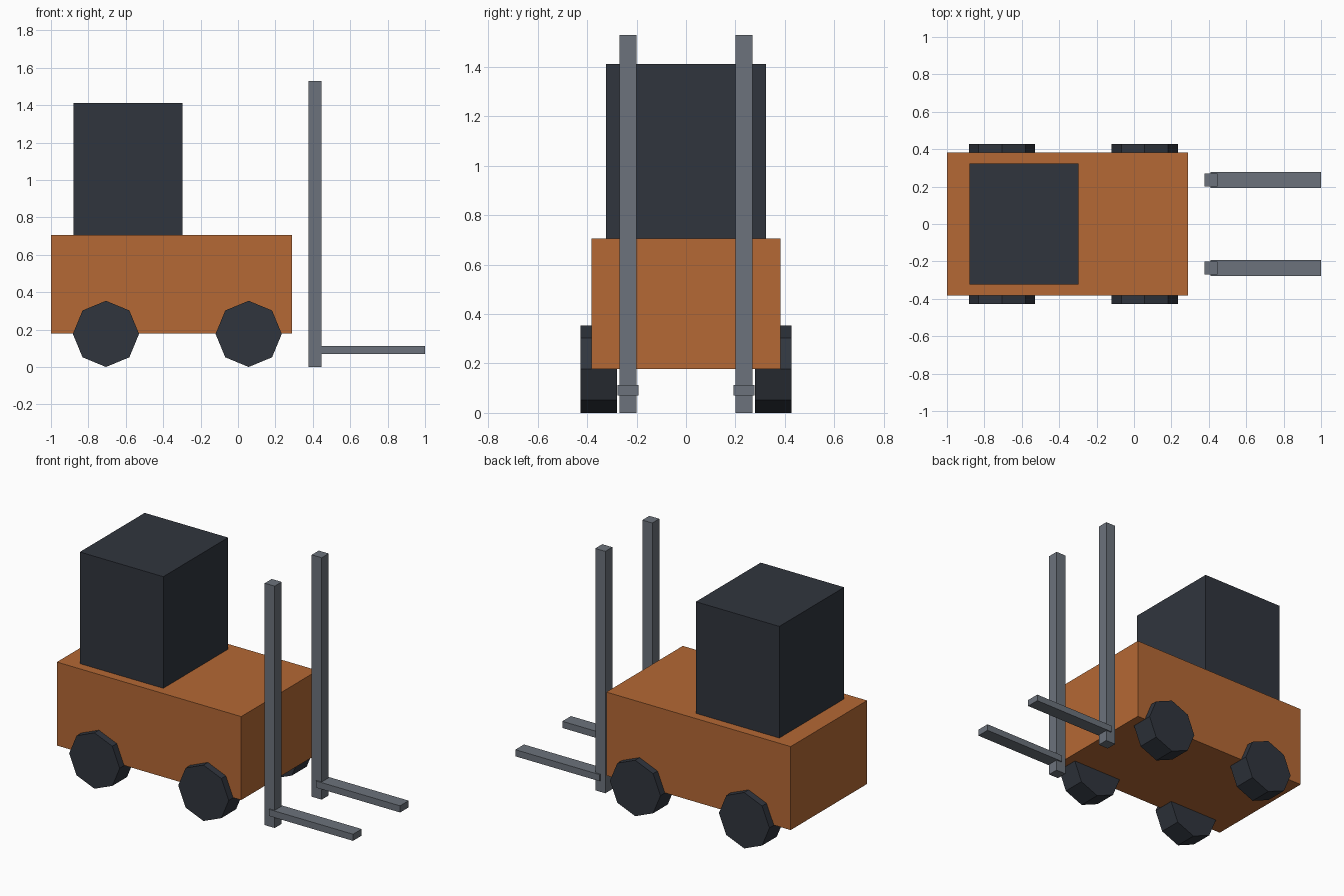
import bpy
import math

if "Cube" in bpy.data.objects:
    bpy.data.objects.remove(bpy.data.objects["Cube"])


def material(name, rgb):
    mat = bpy.data.materials.new(name)
    mat.diffuse_color = (*rgb, 1.0)
    mat.use_nodes = True
    mat.node_tree.nodes["Principled BSDF"].inputs["Base Color"].default_value = mat.diffuse_color
    return mat


ORANGE = material("orange paint", (0.46, 0.14, 0.035))
DARK = material("dark", (0.03, 0.036, 0.048))
STEEL = material("steel", (0.15, 0.17, 0.2))


def box(name, x, y, z, mat):
    """Box from (min, max) ranges on each axis."""
    center = [(a + b) / 2 for a, b in (x, y, z)]
    bpy.ops.mesh.primitive_cube_add(size=1, location=center)
    ob = bpy.context.object
    ob.name = name
    ob.scale = [b - a for a, b in (x, y, z)]
    bpy.ops.object.transform_apply(location=False, rotation=False, scale=True)
    ob.data.materials.append(mat)
    return ob


def wheel(name, x, y):
    """Eight-sided wheel with a corner touching the ground."""
    r = 0.177
    bpy.ops.mesh.primitive_cylinder_add(
        vertices=8, radius=r, depth=0.147, location=(x, y, r),
        rotation=(math.pi / 2, 0, 0))
    ob = bpy.context.object
    ob.name = name
    ob.data.materials.append(DARK)


# Chassis and cabin
box("body", (-1.0, 0.29), (-0.382, 0.382), (0.178, 0.706), ORANGE)
box("cabin", (-0.88, -0.296), (-0.324, 0.324), (0.706, 1.412), DARK)

# Mast rails, forks and wheels on both sides
for side, s in (("right", -1), ("left", 1)):
    yc = 0.235 * s
    box(f"mast_{side}", (0.376, 0.446), (yc - 0.035, yc + 0.035), (0, 1.53), STEEL)
    box(f"fork_{side}", (0.41, 1.0), (yc - 0.043, yc + 0.043), (0.07, 0.112), STEEL)
    wheel(f"rear_wheel_{side}", -0.706, 0.353 * s)
    wheel(f"front_wheel_{side}", 0.057, 0.353 * s)
